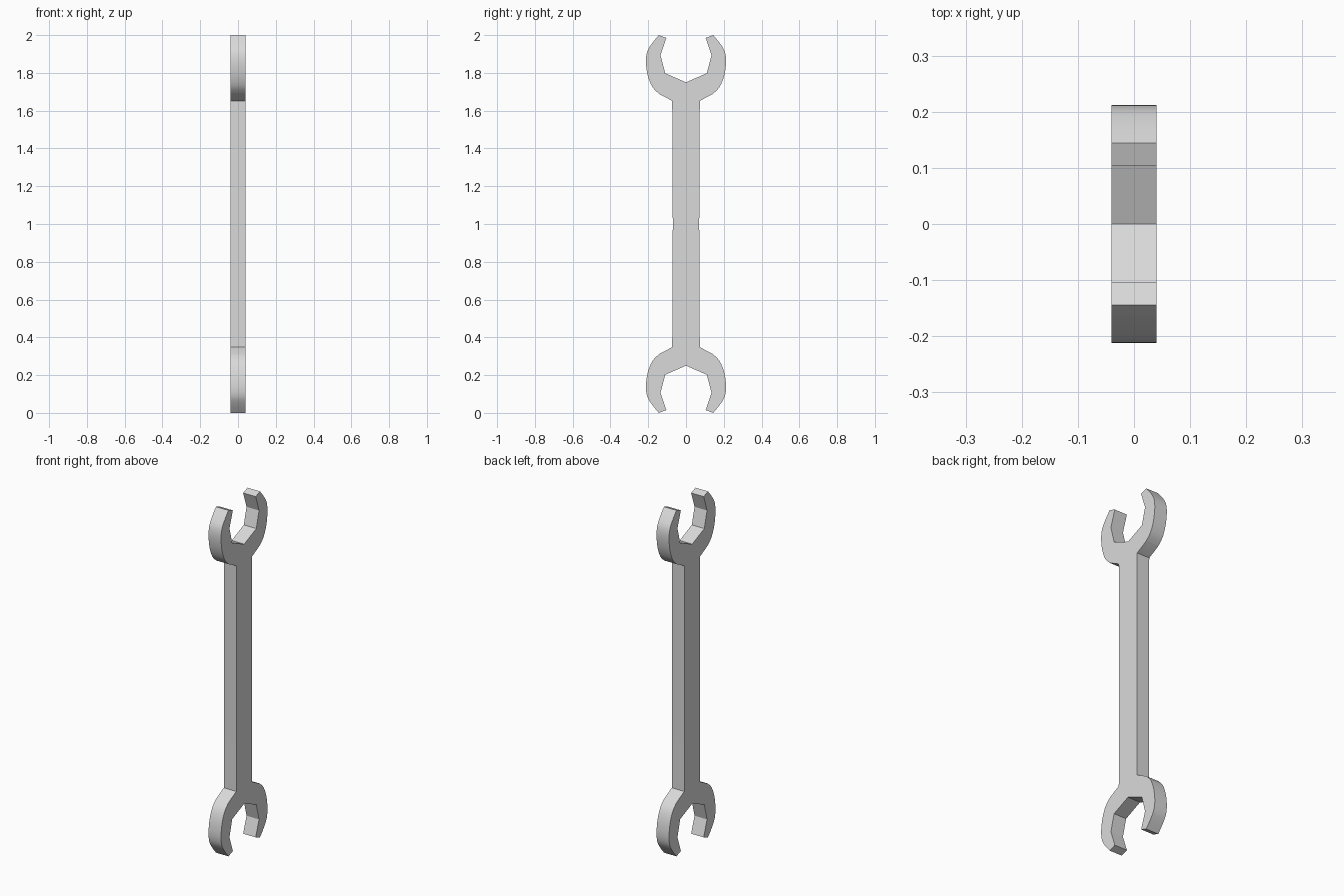
import bpy, bmesh, math

if "Cube" in bpy.data.objects:
    bpy.data.objects.remove(bpy.data.objects["Cube"])

THICK = 0.04  # half thickness along x


def smooth_curve(pts, steps=4):
    """Catmull-Rom curve through the points."""
    ext = [pts[0]] + pts + [pts[-1]]
    out = []
    for a, b, c, d in zip(ext, ext[1:], ext[2:], ext[3:]):
        for i in range(steps):
            t = i / steps
            out.append(tuple(0.5 * (2 * q + (r - p) * t + (2 * p - 5 * q + 4 * r - s) * t * t
                                    + (3 * q - p - 3 * r + s) * t ** 3)
                             for p, q, r, s in zip(a, b, c, d)))
    return out + [pts[-1]]


# Quarter outline (y, z): mid handle, neck, rounded jaw, tip, hex opening
jaw = smooth_curve([(0.143, 1.689), (0.178, 1.726), (0.202, 1.785), (0.212, 1.855),
                    (0.206, 1.91), (0.183, 1.952), (0.144, 2.0)])
quarter = [(0.070, 1.0), (0.073, 1.652)] + jaw + [(0.104, 1.985), (0.135, 1.893), (0.110, 1.798)]
centre = (0.0, 1.75)

# Mirror the quarter into a closed outline
flip_y = lambda pts: [(-y, z) for y, z in pts]
flip_z = lambda pts: [(y, 2 - z) for y, z in pts]
outline = quarter + [centre] + flip_y(quarter[::-1])
outline += flip_z(flip_y(quarter[1:])) + flip_z([centre]) + flip_z(quarter[:0:-1])

# Extrude the outline through the thickness
bm = bmesh.new()
face = bm.faces.new([bm.verts.new((-THICK, y, z)) for y, z in outline])
ext = bmesh.ops.extrude_face_region(bm, geom=[face], use_keep_orig=True)
moved = [v for v in ext["geom"] if isinstance(v, bmesh.types.BMVert)]
bmesh.ops.translate(bm, verts=moved, vec=(2 * THICK, 0, 0))
bmesh.ops.recalc_face_normals(bm, faces=bm.faces)
bmesh.ops.triangulate(bm, faces=[f for f in bm.faces if len(f.verts) > 4])
mesh = bpy.data.meshes.new("wrench")
bm.to_mesh(mesh)
bm.free()

wrench = bpy.data.objects.new("wrench", mesh)
bpy.context.collection.objects.link(wrench)
steel = bpy.data.materials.new("steel grey")
steel.diffuse_color = (0.7, 0.7, 0.7, 1)
steel.use_nodes = True
steel.node_tree.nodes["Principled BSDF"].inputs["Base Color"].default_value = steel.diffuse_color
mesh.materials.append(steel)

bpy.context.view_layer.objects.active = wrench
wrench.select_set(True)
bpy.ops.object.shade_smooth_by_angle(angle=math.radians(25))
